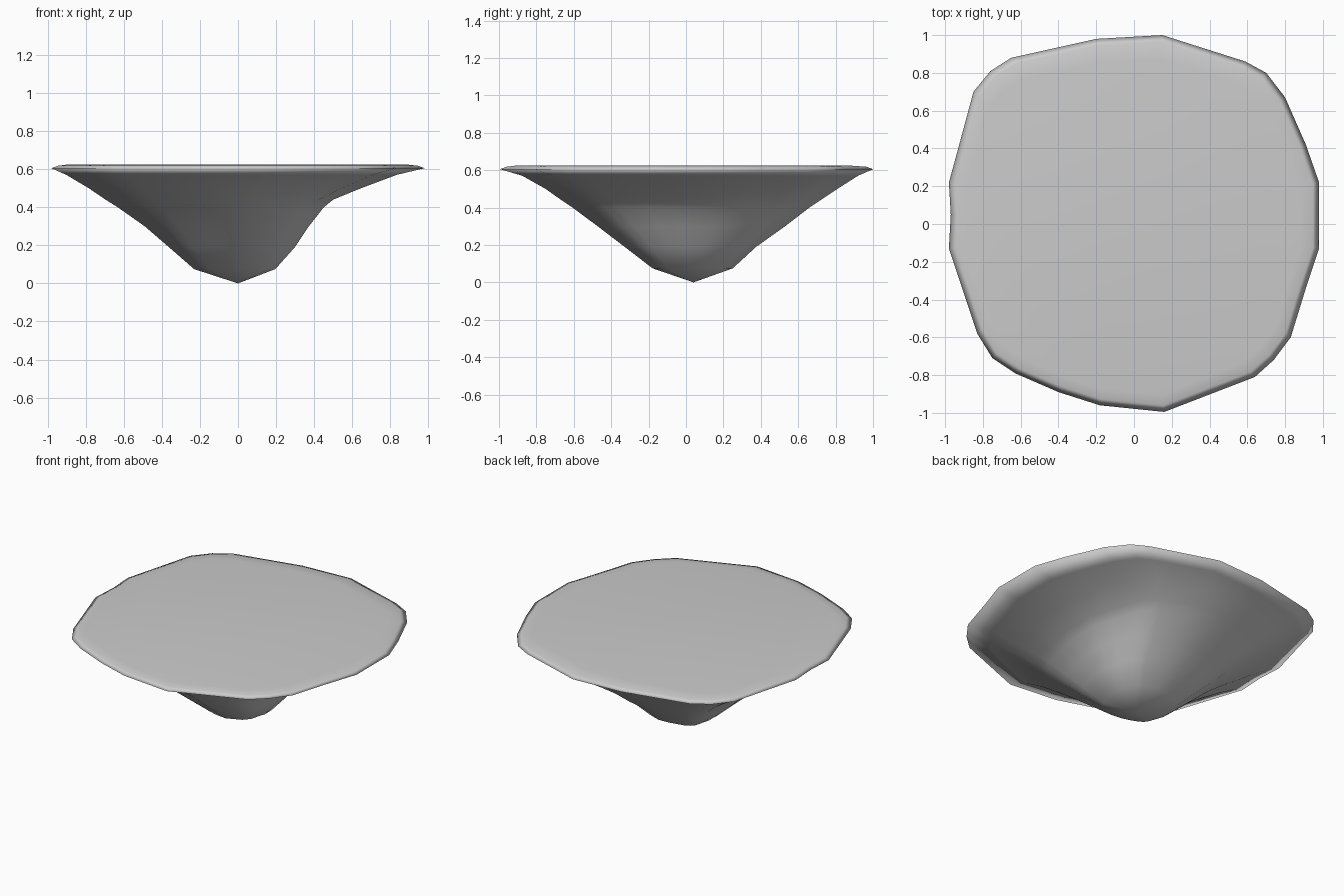
import bpy, bmesh

if "Cube" in bpy.data.objects:
    bpy.data.objects.remove(bpy.data.objects["Cube"])

# rim outline seen from above, counter-clockwise
OUTLINE = [(.98, -.13), (.98, .22), (.91, .42), (.80, .67), (.70, .80), (.59, .86), (.15, 1.0),
           (-.20, .98), (-.65, .88), (-.76, .81), (-.85, .70), (-.92, .44), (-.98, .22),
           (-.97, .05), (-.98, -.13), (-.90, -.37), (-.83, -.58), (-.75, -.71), (-.63, -.79),
           (-.40, -.89), (-.18, -.96), (.16, -.995), (.64, -.81), (.74, -.72), (.83, -.60), (.91, -.34)]

# height, then reach toward +x, -x, +y, -y
LEVELS = [(.075, .20, .235, .25, .18), (.19, .305, .37, .375, .33), (.30, .38, .50, .53, .475),
          (.40, .46, .645, .66, .61), (.44, .51, .71, .72, .67), (.50, .66, .80, .81, .755),
          (.57, .85, .92, .92, .88), (.605, 1, 1, 1, 1),
          (.618, .965, .965, .965, .965), (.625, .90, .91, .87, .91)]

bm = bmesh.new()


def ring(z, px, nx, py, ny):
    cy = .04 * (1 - z / .625)  # tip sits slightly toward the back
    verts = []
    for x, y in OUTLINE:
        sx = px if x > 0 else nx
        sy, off = (py - cy, cy) if y > 0 else (ny + cy, cy)
        if z > .6:
            sy, off = (py if y > 0 else ny), 0
        verts.append(bm.verts.new((x * sx, y * sy + off, z)))
    return verts


# underside and rim lofted from the tip upward
rings = [ring(*level) for level in LEVELS]
tip = bm.verts.new((0, .04, 0))
n = len(OUTLINE)
for i in range(n):
    j = (i + 1) % n
    bm.faces.new((tip, rings[0][j], rings[0][i]))
    for a, b in zip(rings, rings[1:]):
        bm.faces.new((a[i], a[j], b[j], b[i]))

# flat top
bm.faces.new(rings[-1])
bmesh.ops.recalc_face_normals(bm, faces=bm.faces)
for f in bm.faces:
    f.smooth = True

mesh = bpy.data.meshes.new("floating_island")
bm.to_mesh(mesh)
bm.free()
island = bpy.data.objects.new("floating_island", mesh)
bpy.context.collection.objects.link(island)
